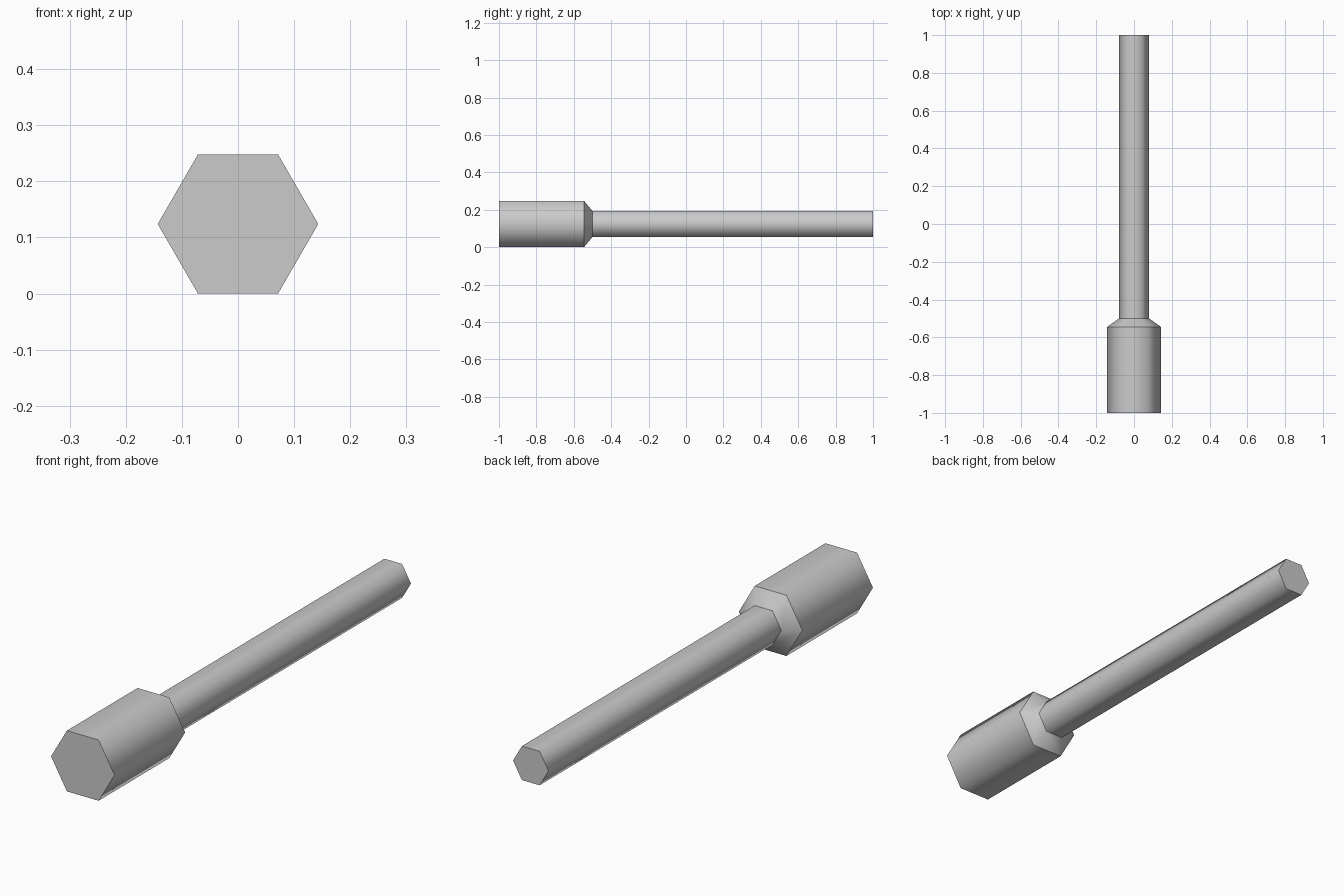
import bpy, bmesh, math

cube = bpy.data.objects.get("Cube")
if cube:
    bpy.data.objects.remove(cube, do_unlink=True)

SIDES = 6
CENTRE_Z = 0.124

grey = bpy.data.materials.new("plain_grey")
grey.use_nodes = True
colour = (0.6, 0.6, 0.6, 1.0)
grey.diffuse_color = colour
grey.node_tree.nodes["Principled BSDF"].inputs["Base Color"].default_value = colour

# (y, radius) stations: head front, head back, taper end, shaft end
profile = [(-1.0, 0.143), (-0.545, 0.143), (-0.5, 0.08), (1.0, 0.08)]

bm = bmesh.new()
rings = []
for y, radius in profile:
    ring = []
    for i in range(SIDES):
        a = math.tau * i / SIDES
        ring.append(bm.verts.new((radius * math.cos(a), y, CENTRE_Z + radius * math.sin(a))))
    rings.append(ring)

# Side walls are smooth around the axis
for near, far in zip(rings, rings[1:]):
    for i in range(SIDES):
        j = (i + 1) % SIDES
        bm.faces.new((near[i], near[j], far[j], far[i])).smooth = True

# Flat end caps
bm.faces.new(rings[0])
bm.faces.new(rings[-1])
bmesh.ops.recalc_face_normals(bm, faces=bm.faces)

# Every ring outline is a hard edge
for edge in bm.edges:
    if abs(edge.verts[0].co.y - edge.verts[1].co.y) < 0.001:
        edge.smooth = False

mesh = bpy.data.meshes.new("hex_head_pin")
bm.to_mesh(mesh)
bm.free()
mesh.materials.append(grey)
pin = bpy.data.objects.new("hex_head_pin", mesh)
bpy.context.collection.objects.link(pin)
